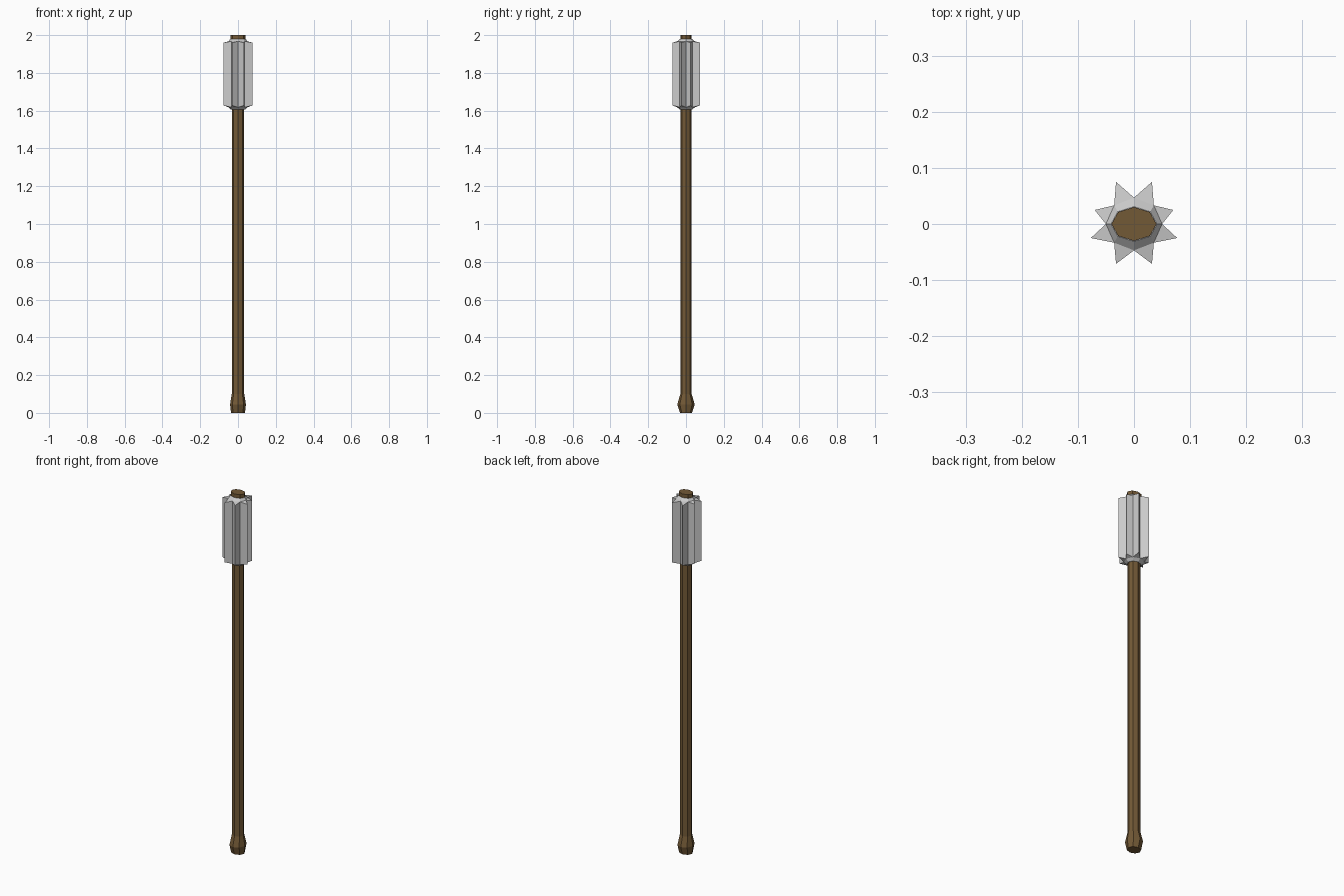
import bpy, bmesh
from math import cos, sin, pi

if "Cube" in bpy.data.objects:
    bpy.data.objects.remove(bpy.data.objects["Cube"])

def octagon(bm, rx, ry, z):
    return [bm.verts.new((rx * cos(i * pi / 4), ry * sin(i * pi / 4), z)) for i in range(8)]

def bridge(bm, a, b):
    for i in range(8):
        j = (i + 1) % 8
        bm.faces.new((a[i], a[j], b[j], b[i]))

def finish(bm, name, mat=None):
    bmesh.ops.recalc_face_normals(bm, faces=bm.faces)
    me = bpy.data.meshes.new(name)
    bm.to_mesh(me)
    bm.free()
    ob = bpy.data.objects.new(name, me)
    bpy.context.collection.objects.link(ob)
    if mat:
        me.materials.append(mat)

wood = bpy.data.materials.new("wood")
wood.diffuse_color = (0.17, 0.10, 0.037, 1)
wood.use_nodes = True
wood.node_tree.nodes["Principled BSDF"].inputs["Base Color"].default_value = wood.diffuse_color

# wooden shaft with swollen butt: (rx, ry, z)
bm = bmesh.new()
rings = [octagon(bm, *p) for p in [(.037, .032, 0), (.042, .046, .045), (.033, .030, .10),
                                   (.033, .030, 1.61), (.040, .030, 1.97), (.040, .030, 2.0)]]
for a, b in zip(rings, rings[1:]):
    bridge(bm, a, b)
bm.faces.new(rings[0])
bm.faces.new(rings[-1])
finish(bm, "shaft", wood)

# flanged head: octagonal core, each side pulled out to a ridge
tips = [(.070, .025), (.032, .075), (-.032, .075), (-.070, .025),
        (-.077, -.025), (-.032, -.071), (.032, -.071), (.077, -.025)]
bm = bmesh.new()
ends = []
for z_in, z_valley, z_tip, rx, ry in [(1.605, 1.618, 1.628, .036, .031),
                                      (1.98, 1.967, 1.96, .041, .031)]:
    inner = octagon(bm, rx, ry, z_in)
    valley = octagon(bm, .050, .047, z_valley)
    tip = [bm.verts.new((x, y, z_tip)) for x, y in tips]
    bridge(bm, inner, valley)
    bm.faces.new(inner)
    for i in range(8):
        bm.faces.new((valley[i], valley[(i + 1) % 8], tip[i]))
    ends.append((valley, tip))
(v0, t0), (v1, t1) = ends
for i in range(8):
    j = (i + 1) % 8
    bm.faces.new((v0[i], t0[i], t1[i], v1[i]))
    bm.faces.new((t0[i], v0[j], v1[j], t1[i]))
finish(bm, "flanged_head")
